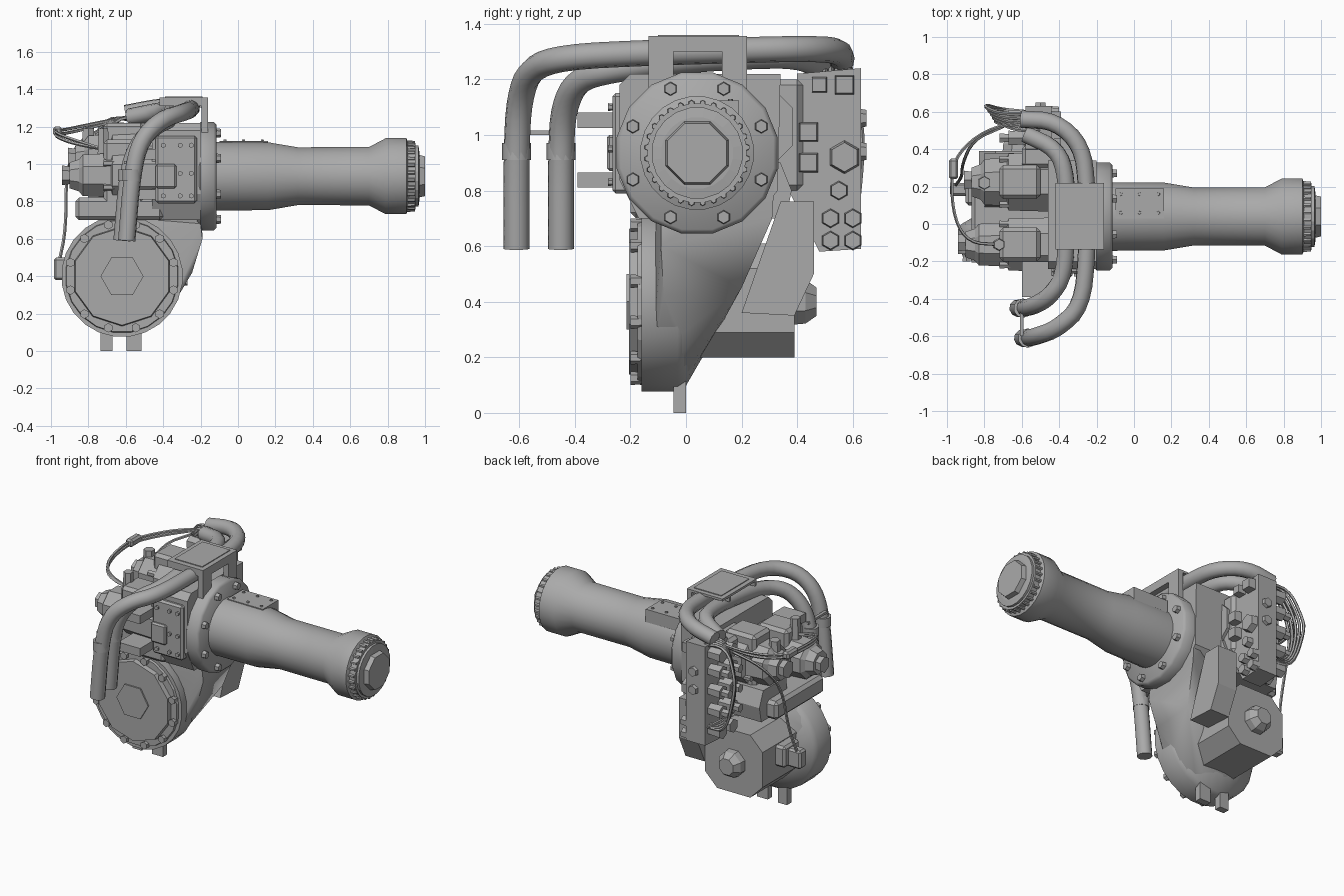
import bpy, bmesh, math
from mathutils import Vector

cube = bpy.data.objects.get("Cube")
if cube:
    bpy.data.objects.remove(cube, do_unlink=True)

grey = bpy.data.materials.new("cast_grey")
grey.use_nodes = True
grey.diffuse_color = (0.4, 0.4, 0.4, 1)
grey.node_tree.nodes["Principled BSDF"].inputs["Base Color"].default_value = (0.4, 0.4, 0.4, 1)


def finish(name, bm, smooth=False):
    bmesh.ops.recalc_face_normals(bm, faces=bm.faces)
    mesh = bpy.data.meshes.new(name)
    bm.to_mesh(mesh)
    bm.free()
    mesh.materials.append(grey)
    obj = bpy.data.objects.new(name, mesh)
    bpy.context.collection.objects.link(obj)
    if smooth:
        bpy.ops.object.select_all(action='DESELECT')
        obj.select_set(True)
        bpy.context.view_layer.objects.active = obj
        bpy.ops.object.shade_smooth_by_angle(angle=math.radians(46))
    return obj


def place(axis, t, a, b):
    return Vector({'x': (t, a, b), 'y': (a, t, b), 'z': (a, b, t)}[axis])


def ring(axis, t, a, b, r, n, turn=0.5):
    angles = [math.tau * (i + turn) / n for i in range(n)]
    return [place(axis, t, a + r * math.cos(q), b + r * math.sin(q)) for q in angles]


def add_lathe(bm, axis, a, b, profile, n, turn=0.5):
    loops = [[bm.verts.new(p) for p in ring(axis, t, a, b, r, n, turn)] for t, r in profile]
    for low, high in zip(loops, loops[1:]):
        for i in range(n):
            j = (i + 1) % n
            bm.faces.new((low[i], low[j], high[j], high[i]))
    bm.faces.new(loops[0])
    bm.faces.new(loops[-1])


def lathe(name, axis, a, b, profile, n, smooth=False, turn=0.5):
    bm = bmesh.new()
    add_lathe(bm, axis, a, b, profile, n, turn)
    return finish(name, bm, smooth)


def plugs(name, axis, spots, t0, t1, n=6):
    # many short prisms in one object; each spot is (a, b, radius)
    bm = bmesh.new()
    for a, b, r in spots:
        add_lathe(bm, axis, a, b, [(t0, r), (t1, r * 0.85)], n)
    return finish(name, bm)


def bolt_circle(name, axis, a, b, radius, count, r, t0, t1):
    plugs(name, axis, [(a + radius * math.cos(math.tau * (i + .5) / count),
                        b + radius * math.sin(math.tau * (i + .5) / count), r)
                       for i in range(count)], t0, t1)


def box(name, x, y, z, bevel=0.0):
    bm = bmesh.new()
    bmesh.ops.create_cube(bm, size=1)
    for v in bm.verts:
        v.co = [s[0] + (c + 0.5) * (s[1] - s[0]) for c, s in zip(v.co, (x, y, z))]
    if bevel:
        bmesh.ops.bevel(bm, geom=bm.edges[:], offset=bevel, segments=1, affect='EDGES')
    return finish(name, bm)


def hull(name, points, smooth=False):
    bm = bmesh.new()
    verts = [bm.verts.new(p) for p in points]
    out = bmesh.ops.convex_hull(bm, input=verts)
    loose = [v for v in out["geom_interior"] if isinstance(v, bmesh.types.BMVert)]
    bmesh.ops.delete(bm, geom=loose, context='VERTS')
    return finish(name, bm, smooth)


def prism(name, axis, outline, t0, t1):
    return hull(name, [place(axis, t, a, b) for t in (t0, t1) for a, b in outline])


def pipe(name, path, r, sides=8):
    # smoothed path swept by a round section
    pts = [Vector(p) for p in path]
    for _ in range(2):
        cut = [pts[0]]
        for p, q in zip(pts, pts[1:]):
            cut += [p.lerp(q, 0.25), p.lerp(q, 0.75)]
        pts = cut + [pts[-1]]
    bm = bmesh.new()
    loops, normal = [], None
    for i, p in enumerate(pts):
        d = (pts[min(i + 1, len(pts) - 1)] - pts[max(i - 1, 0)]).normalized()
        normal = normal or d.orthogonal()
        normal = (normal - d * normal.dot(d)).normalized()
        side = d.cross(normal)
        loops.append([bm.verts.new(p + r * (normal * math.cos(math.tau * k / sides)
                                            + side * math.sin(math.tau * k / sides)))
                      for k in range(sides)])
    for low, high in zip(loops, loops[1:]):
        for k in range(sides):
            m = (k + 1) % sides
            bm.faces.new((low[k], low[m], high[m], high[k]))
    bm.faces.new(loops[0])
    bm.faces.new(loops[-1])
    return finish(name, bm, True)


AY, AZ = 0.04, 0.935      # axle axis
DX, DZ = -0.62, 0.4       # drum axis

# Axle tube, flange and hub end
lathe("axle_tube", 'x', AY, AZ, [(-.15, .185), (.16, .183), (.32, .156), (.7, .157), (.79, .205),
      (.9, .205), (.91, .18), (.95, .18)], 24, True)
lathe("hub_cap", 'x', AY, AZ, [(.94, .165), (.965, .165), (.97, .13)], 20)
lathe("hub_hex", 'x', AY, AZ, [(.96, .125), (1.0, .115)], 8)
bolt_circle("hub_bolts", 'x', AY, AZ, .18, 28, .012, .9, .945)
lathe("axle_flange", 'x', AY, AZ, [(-.22, .27), (-.2, .295), (-.13, .295), (-.115, .28)], 16, True)
bolt_circle("flange_bolts", 'x', AY, AZ, .25, 8, .026, -.12, -.09)
box("sensor_mount", (-.1, .16), (.03, .19), (1.02, 1.123))
plugs("sensor_bolts", 'z', [(x, y, .01) for x in (-.07, .03, .13) for y in (.06, .16)], 1.12, 1.13)

# Front drum
lathe("drum_body", 'y', DX, DZ, [(-.16, .325), (-.03, .325), (.0, .305), (.06, .2)], 24, True)
lathe("drum_rim", 'y', DX, DZ, [(-.175, .3), (-.155, .305)], 20)
lathe("drum_cover", 'y', DX, DZ, [(-.205, .262), (-.17, .268)], 10)
lathe("drum_hex", 'y', DX, DZ, [(-.214, .115), (-.2, .115)], 6, turn=0)
bolt_circle("drum_bolts", 'y', DX, DZ, .285, 12, .025, -.2, -.16)
for i, (x0, x1) in enumerate(((-.735, -.67), (-.595, -.515))):
    box(f"drain_lug_{i}", (x0, x1), (-.045, 0), (0, .12))

# Housing joining the drum to the axle flange
low_flange = [p for x in (-.32, -.2) for p in ring('x', x, AY, AZ, .285, 20) if p.z < .93 and p.y > -.13]
web = [Vector(p) for p in ((-.2, .31, .7), (-.19, -.09, .6), (-.25, .2, .45), (-.245, -.08, .42))]
hull("transfer_housing", ring('y', -.11, DX, DZ, .315, 24) + ring('y', -.02, DX, DZ, .315, 24)
     + ring('y', .07, DX, DZ, .19, 16) + low_flange + web, True)
prism("upper_case", 'x', [(-.24, .84), (-.17, .7), (.25, .7), (.33, .8), (.34, 1.22), (-.2, 1.22),
      (-.24, 1.18)], -.46, -.2)
box("case_step", (-.87, -.4), (-.2, .3), (.7, .82), .02)

# Rear motor behind the drum
prism("rear_motor", 'y', [(-.83, .29), (-.74, .2), (-.5, .2), (-.41, .29), (-.41, .52), (-.5, .61),
      (-.74, .61), (-.83, .52)], .0, .39)
lathe("rear_stub", 'y', DX, DZ, [(.38, .09), (.43, .085), (.47, .055)], 8)
box("motor_terminal", (-.9, -.82), (.1, .26), (.38, .52), .015)
prism("side_tank", 'x', [(.34, .76), (.46, .76), (.46, .5), (.39, .35), (.2, .36)], -.41, -.27)

# Two actuators lying along the axle
for label, y, z, r, end in (("front", -.11, .94, .15, -.9), ("rear", .225, 1.03, .165, -.87)):
    lathe(label + "_actuator", 'x', y, z, [(end, r * .5), (end + .05, r * .62), (end + .07, r * .8),
          (-.68, r * .85), (-.67, r), (-.4, r * 1.05)], 8)
    plugs(label + "_actuator_plug", 'x', [(y + .01, z, r * .35)], end - .04, end + .02, 6)
    bolt_circle(label + "_actuator_bolts", 'x', y, z, r * .85, 6, .02, -.72, -.66)
    box(label + "_actuator_block", (-.72, -.5), (y - .09, y + .09), (z - .18, z + .19), .02)
prism("lower_actuator", 'x', [(.08, .7), (.36, .7), (.38, .8), (.34, .9), (.1, .9)], -.8, -.4)

# Valve block on the front of the case, with bolts
box("front_valve_block", (-.44, -.22), (-.265, -.15), (.79, 1.15), .012)
plugs("front_valve_bolts", 'y', [(x, z, .014) for x in (-.4, -.31, -.25) for z in (.83, .95, 1.1)],
      -.28, -.26)
box("front_valve_cap", (-.44, -.33), (-.285, -.2), (.87, 1.0), .01)

# Rear manifold with plugs on both sides
prism("manifold", 'x', [(.4, 1.22), (.63, 1.24), (.63, .59), (.48, .58), (.46, .78), (.37, .8)], -.58, -.44)
box("manifold_bridge", (-.6, -.42), (.3, .42), (.8, 1.2), .02)
plugs("manifold_hexes", 'x', [(.57, .92, .062), (.55, .8, .036), (.52, .7, .036), (.6, .7, .036),
      (.52, .62, .036), (.6, .62, .036)], -.45, -.4)
plugs("manifold_blocks", 'x', [(.44, 1.01, .05), (.44, .9, .05), (.48, 1.18, .04), (.57, 1.18, .05)],
      -.45, -.39, 4)
plugs("manifold_side_plugs", 'x', [(y, z, .045) for y in (.46, .57) for z in (.68, .81, .94, 1.07, 1.18)],
      -.67, -.57)
plugs("manifold_plug_tips", 'x', [(y, z, .028) for y in (.46, .57) for z in (.81, .94, 1.07)], -.72, -.66)
plugs("manifold_rear_plugs", 'y', [(-.5, 1.06, .035), (-.5, .94, .035)], .62, .65)

# Hydraulic pipes arching over the case
pipe("outer_pipe", [(-.595, -.61, .59), (-.565, -.61, .95), (-.52, -.6, 1.13), (-.41, -.56, 1.24),
     (-.28, -.44, 1.28), (-.25, -.15, 1.295), (-.25, .2, 1.305), (-.28, .42, 1.31),
     (-.42, .55, 1.305), (-.6, .56, 1.27)], .047, 10)
pipe("inner_pipe", [(-.62, -.45, .59), (-.59, -.45, .95), (-.54, -.44, 1.1), (-.45, -.39, 1.2),
     (-.37, -.27, 1.235), (-.36, 0, 1.27), (-.36, .25, 1.285), (-.41, .4, 1.285),
     (-.58, .48, 1.25)], .047, 10)
for i, (x, y) in enumerate(((-.568, -.61), (-.593, -.45))):
    lathe(f"pipe_collar_{i}", 'z', x, y, [(.91, .052), (.97, .052)], 10, True)
box("pipe_tie", (-.61, -.59), (-.6, -.4), (1.0, 1.015))
for i, z in enumerate((.81, 1.025)):
    box(f"pipe_bracket_{i}", (-.6, -.44), (-.39, -.2), (z, z + .055))

# Saddle bracket over the pipes
box("saddle_top", (-.42, -.16), (-.135, .22), (1.34, 1.355))
box("saddle_pad", (-.39, -.19), (-.1, .19), (1.35, 1.36))
box("saddle_front_edge", (-.2, -.16), (-.05, .13), (1.3, 1.355))
for i, y in enumerate((-.135, .13)):
    box(f"saddle_leg_{i}", (-.195, -.16), (y, y + .09), (1.16, 1.355))
    box(f"saddle_rib_{i}", (-.42, -.16), (y, y + .02), (1.31, 1.345))

# Wiring and connectors
for i in range(5):
    s = .022 * i
    pipe(f"harness_wire_{i}", [(-.5, .5 + s, 1.22), (-.62 - s, .5 + s, 1.26), (-.7 - s, .53 + s, 1.17 - s),
         (-.75 - s / 2, .55 + s, .98), (-.72, .57 + s / 2, .8 - s), (-.58, .6, .7)], .01, 5)
for i, z in enumerate((1.16, 1.18)):
    pipe(f"loop_wire_{i}", [(-.6, .55, 1.25), (-.8, .5, z + .03), (-.94, .38, z), (-.98, .25, z),
         (-.96, .02, z - .02), (-.88, -.1, z - .05), (-.72, -.11, 1.08)], .009, 5)
pipe("drop_wire", [(-.7, .52, 1.2), (-.86, .45, 1.12), (-.92, .32, .95), (-.92, .25, .65),
     (-.96, .2, .46)], .009, 5)
box("drop_connector", (-.985, -.88), (.15, .22), (.38, .5), .012)
box("loop_connector", (-.99, -.94), (.24, .35), (1.15, 1.2), .012)
plugs("actuator_connector", 'z', [(-.72, -.11, .035), (-.8, .22, .04)], 1.05, 1.19, 6)
